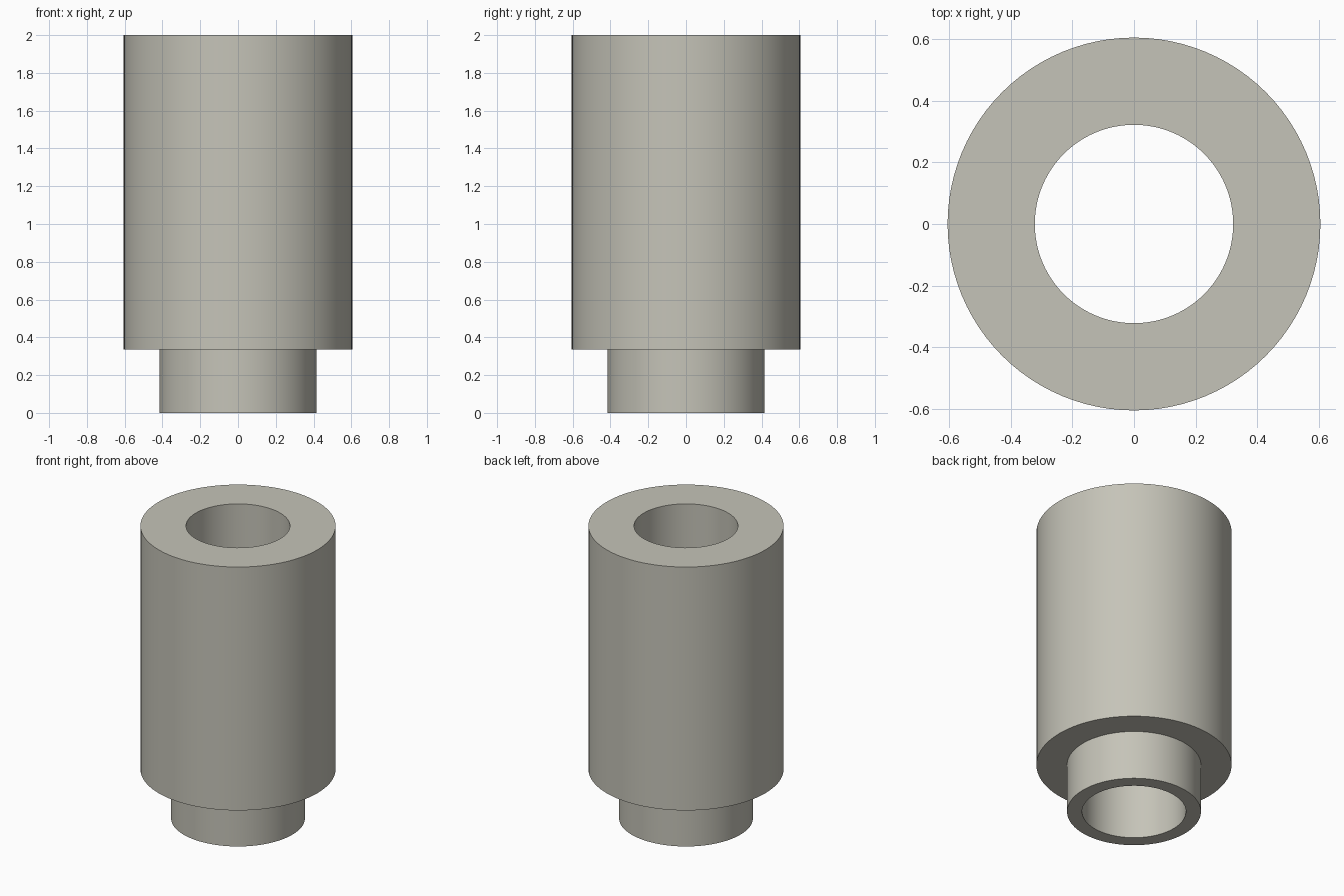
import bpy
import bmesh
import math

cube = bpy.data.objects.get("Cube")
if cube:
    bpy.data.objects.remove(cube, do_unlink=True)

OUTER, NECK, BORE = 0.605, 0.415, 0.322
STEP, HEIGHT = 0.335, 2.0
SEGMENTS = 96

# Warm grey material
grey = bpy.data.materials.new("warm_grey")
colour = (0.56, 0.55, 0.48, 1.0)
grey.diffuse_color = colour
grey.use_nodes = True
grey.node_tree.nodes["Principled BSDF"].inputs["Base Color"].default_value = colour


def lathe(name, profile, material):
    """Spin a closed (radius, height) profile around the z axis."""
    bm = bmesh.new()
    rings = []
    for r, z in profile:
        rings.append([bm.verts.new((r * math.cos(a), r * math.sin(a), z))
                      for a in (math.tau * i / SEGMENTS for i in range(SEGMENTS))])
    for lower, upper in zip(rings, rings[1:] + rings[:1]):
        for i in range(SEGMENTS):
            j = (i + 1) % SEGMENTS
            bm.faces.new((lower[i], lower[j], upper[j], upper[i]))
    bmesh.ops.recalc_face_normals(bm, faces=bm.faces)
    mesh = bpy.data.meshes.new(name)
    bm.to_mesh(mesh)
    bm.free()
    mesh.materials.append(material)
    obj = bpy.data.objects.new(name, mesh)
    bpy.context.collection.objects.link(obj)
    bpy.ops.object.select_all(action="DESELECT")
    obj.select_set(True)
    bpy.context.view_layer.objects.active = obj
    bpy.ops.object.shade_smooth_by_angle(angle=math.radians(30))
    return obj


# Stepped bushing with a straight bore through it
lathe("stepped_bushing", [
    (BORE, 0), (NECK, 0), (NECK, STEP),
    (OUTER, STEP), (OUTER, HEIGHT), (BORE, HEIGHT),
], grey)
